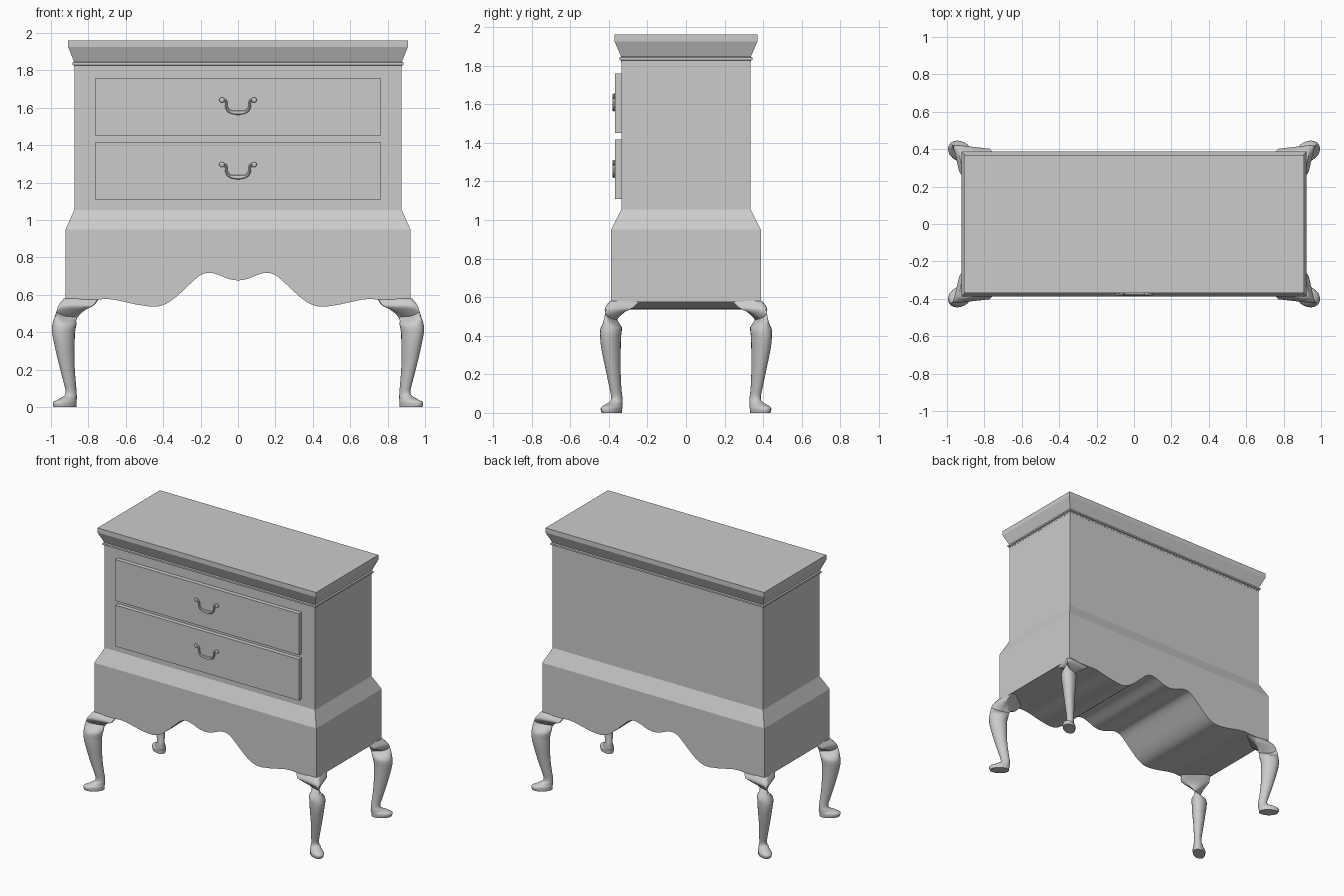
import bpy, bmesh, math
from mathutils import Vector

if "Cube" in bpy.data.objects:
    bpy.data.objects.remove(bpy.data.objects["Cube"])


def finish(name, bm, smooth=None):
    bmesh.ops.recalc_face_normals(bm, faces=bm.faces[:])
    me = bpy.data.meshes.new(name)
    bm.to_mesh(me)
    bm.free()
    ob = bpy.data.objects.new(name, me)
    bpy.context.collection.objects.link(ob)
    if smooth:
        bpy.ops.object.select_all(action='DESELECT')
        ob.select_set(True)
        bpy.context.view_layer.objects.active = ob
        bpy.ops.object.shade_smooth_by_angle(angle=math.radians(smooth))
    return ob


def skin(bm, rings):
    """Bridge closed rings of points and cap both ends."""
    vs = [[bm.verts.new(p) for p in r] for r in rings]
    n = len(vs[0])
    for a, b in zip(vs, vs[1:]):
        for i in range(n):
            j = (i + 1) % n
            bm.faces.new((a[i], a[j], b[j], b[i]))
    bm.faces.new(vs[0][::-1])
    bm.faces.new(vs[-1])


def rect_stack(name, levels):
    """Stack of rectangles given as (half x, half y, z)."""
    bm = bmesh.new()
    skin(bm, [[(-x, -y, z), (x, -y, z), (x, y, z), (-x, y, z)] for x, y, z in levels])
    return finish(name, bm)


def spline(pts, steps):
    """Catmull-Rom through tuples of any length."""
    p = [pts[0]] + list(pts) + [pts[-1]]
    out = []
    for i in range(1, len(p) - 2):
        for s in range(steps):
            t = s / steps
            out.append(tuple(0.5 * (2 * b + (c - a) * t + (2 * a - 5 * b + 4 * c - d) * t * t
                                    + (3 * b - a - 3 * c + d) * t ** 3)
                             for a, b, c, d in zip(p[i - 1], p[i], p[i + 1], p[i + 2])))
    return out + [tuple(pts[-1])]


# Upper case, bead moulding and flared cornice
rect_stack("upper_case", [(0.875, 0.335, 1.055), (0.875, 0.335, 1.85)])
rect_stack("bead_moulding", [(0.876, 0.336, 1.815), (0.876, 0.336, 1.826), (0.885, 0.345, 1.83),
                             (0.885, 0.345, 1.842), (0.876, 0.336, 1.846)])
rect_stack("cornice", [(0.876, 0.336, 1.846), (0.908, 0.370, 1.925), (0.908, 0.370, 1.96)])

# Lower case with sloped shoulder; scalloped apron runs the full depth
rect_stack("shoulder", [(0.922, 0.388, 0.95), (0.875, 0.335, 1.055)])
half = [(0, 0.677), (0.05, 0.685), (0.10, 0.705), (0.15, 0.718), (0.20, 0.706), (0.26, 0.655),
        (0.33, 0.59), (0.39, 0.55), (0.45, 0.537), (0.54, 0.548), (0.64, 0.570), (0.70, 0.578), (0.74, 0.575)]
right = spline(half, 3) + [(0.765, 0.575), (0.922, 0.575)]
edge = [(-x, z) for x, z in right[:0:-1]] + right
outline = edge + [(0.922, 0.95), (-0.922, 0.95)]
bm = bmesh.new()
skin(bm, [[(x, y, z) for x, z in outline] for y in (-0.388, 0.388)])
finish("scalloped_lower_case", bm, 30)

# Drawer fronts
for name, z0, z1 in (("lower_drawer", 1.108, 1.418), ("upper_drawer", 1.45, 1.76)):
    bm = bmesh.new()
    skin(bm, [[(-0.763, y, z0), (0.763, y, z0), (0.763, y, z1), (-0.763, y, z1)]
              for y in (-0.33, -0.367)])
    finish(name, bm)


# Bail handles: bent bar plus two round posts
def handle(name, zc):
    path = [(0.085, 0.0), (0.066, -0.004), (0.062, -0.035), (0.05, -0.058), (0.025, -0.066), (0, -0.068)]
    path = spline(path, 3)
    path = path + [(-x, z) for x, z in path[-2::-1]]
    bm = bmesh.new()
    rings = []
    for i, (x, z) in enumerate(path):
        a, b = path[max(i - 1, 0)], path[min(i + 1, len(path) - 1)]
        t = Vector((b[0] - a[0], 0, b[1] - a[1])).normalized()
        side = Vector((-t.z, 0, t.x))
        r = 0.007 + 0.005 * max(0, 1 - abs(x) / 0.065)
        rings.append([Vector((x, -0.374, zc + z)) + side * r * math.cos(k * math.pi / 4)
                      + Vector((0, 0.008 * math.sin(k * math.pi / 4), 0)) for k in range(8)])
    skin(bm, rings)
    for s in (-1, 1):
        prof = [(-0.36, 0.009), (-0.368, 0.009), (-0.372, 0.015), (-0.379, 0.013), (-0.382, 0.006)]
        skin(bm, [[(s * 0.086 + r * math.cos(k * math.pi / 6), y, zc + r * math.sin(k * math.pi / 6))
                   for k in range(12)] for y, r in prof])
    finish(name, bm, 40)


handle("lower_handle", 1.297)
handle("upper_handle", 1.642)

# Cabriole leg: outer x, inner x, outer y, inner y, z, corner sharpness
leg = [(0.935, 0.74, 0.395, 0.24, 0.580, 0.75),
       (0.962, 0.765, 0.422, 0.275, 0.545, 0.85),
       (0.978, 0.81, 0.432, 0.307, 0.510, 0.9),
       (0.990, 0.852, 0.442, 0.325, 0.460, 0.9),
       (0.995, 0.870, 0.446, 0.335, 0.410, 0.9),
       (0.983, 0.873, 0.440, 0.338, 0.340, 0.95),
       (0.958, 0.874, 0.418, 0.339, 0.230, 1.0),
       (0.932, 0.867, 0.397, 0.335, 0.130, 1.0),
       (0.922, 0.863, 0.388, 0.330, 0.085, 1.0),
       (0.930, 0.862, 0.393, 0.328, 0.060, 1.0),
       (0.965, 0.862, 0.425, 0.328, 0.040, 1.0),
       (0.990, 0.863, 0.442, 0.330, 0.025, 1.0),
       (0.985, 0.864, 0.438, 0.332, 0.000, 1.0)]


def leg_ring(xo, xi, yo, yi, z, e):
    """Rounded section with the long axis running out to the corner."""
    cx, cy, hx, hy = (xo + xi) / 2, (yo + yi) / 2, (xo - xi) / 2, (yo - yi) / 2
    # extended sections become a diagonal teardrop: both wings and a rounded knee
    foot = 0.45 if z < 0.05 else 0.2
    wing = max(0.0, min(1.0, (z - 0.44) / 0.10))
    ring = []
    for k in range(20):
        a = math.radians(45) + 2 * math.pi * k / 20
        c, s = math.cos(a), math.sin(a)
        # ellipse sheared along the diagonal, touching the same bounds
        ph = math.acos(foot) / 2
        u, v = math.cos(a - math.radians(45) - ph), math.cos(a - math.radians(45) + ph)
        # knee: three-lobed blend reaching along both apron faces
        tri = [(1, 0.80), (0.80, 1), (-1, 0.72), (-0.85, 0.35), (0.35, -0.85), (0.72, -1)]
        f = ((k + 0.5) / 20 * 6)
        i = int(f) % 6
        t = f - int(f)
        p, q = tri[(i + 0) % 6], tri[(i + 1) % 6]
        wx, wy = p[0] + (q[0] - p[0]) * t, p[1] + (q[1] - p[1]) * t
        u, v = u + (wx - u) * wing, v + (wy - v) * wing
        ring.append((cx + hx * u, cy + hy * v, z))
    return ring


for name, sx, sy in (("front_left_leg", -1, -1), ("front_right_leg", 1, -1),
                     ("back_left_leg", -1, 1), ("back_right_leg", 1, 1)):
    bm = bmesh.new()
    skin(bm, [[(x * sx, y * sy, z) for x, y, z in leg_ring(*r)] for r in spline(leg, 3)])
    finish(name, bm, 50)
